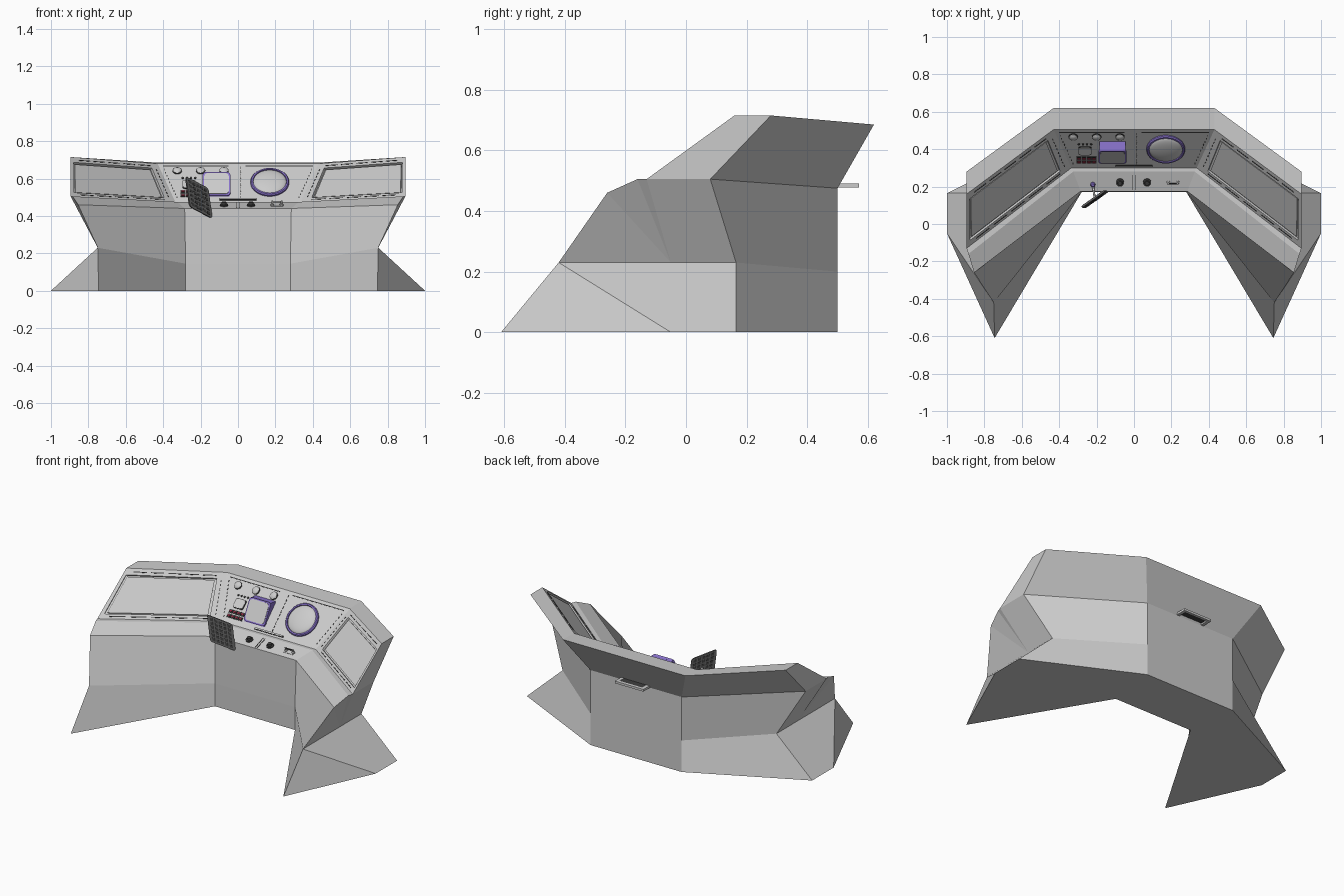
import bpy, bmesh, math
from mathutils import Vector, Matrix

if "Cube" in bpy.data.objects:
    bpy.data.objects.remove(bpy.data.objects["Cube"])

def material(name, col):
    m = bpy.data.materials.new(name)
    m.diffuse_color = (*col, 1)
    m.use_nodes = True
    m.node_tree.nodes["Principled BSDF"].inputs["Base Color"].default_value = m.diffuse_color
    return m

PURPLE = material("purple", (0.25, 0.17, 0.6))
DARK = material("dark", (0.05, 0.05, 0.05))
RED = material("red", (0.3, 0.02, 0.05))
LIGHT = material("light_grey", (0.62, 0.62, 0.62))

def finish(name, bm, mat=None, M=None, smooth=False):
    bmesh.ops.recalc_face_normals(bm, faces=bm.faces)
    me = bpy.data.meshes.new(name)
    bm.to_mesh(me)
    bm.free()
    if M:
        me.transform(M)
    if mat:
        me.materials.append(mat)
    ob = bpy.data.objects.new(name, me)
    bpy.context.collection.objects.link(ob)
    if smooth:
        bpy.ops.object.select_all(action='DESELECT')
        ob.select_set(True)
        bpy.context.view_layer.objects.active = ob
        bpy.ops.object.shade_smooth_by_angle()
    return ob

def frame(o, xdir, n):
    x = Vector(xdir).normalized()
    y = Vector(n).cross(x).normalized()
    M = Matrix((x, y, x.cross(y))).transposed().to_4x4()
    M.translation = Vector(o)
    return M

def box(name, M, size, mat=None, bevel=0, off=(0, 0, 0)):
    bm = bmesh.new()
    bmesh.ops.create_cube(bm, size=1, matrix=Matrix.Translation(off) @ Matrix.Diagonal((*size, 1)))
    if bevel:
        es = [e for e in bm.edges if abs((e.verts[0].co - e.verts[1].co).z) > size[2] * .9]
        bmesh.ops.bevel(bm, geom=es, offset=bevel, segments=4, affect='EDGES', profile=0.5)
    return finish(name, bm, mat, M)

def lathe(name, M, prof, mat=None, n=32):
    # revolve (radius, height) profile around local z
    bm = bmesh.new()
    vs = [bm.verts.new((r, 0, z)) for r, z in prof]
    es = [bm.edges.new(p) for p in zip(vs, vs[1:])]
    bmesh.ops.spin(bm, geom=vs + es, cent=(0, 0, 0), axis=(0, 0, 1), angle=2 * math.pi, steps=n)
    bmesh.ops.remove_doubles(bm, verts=bm.verts, dist=1e-5)
    return finish(name, bm, mat, M, True)

# Cross-sections of the desk: beside the centre, and at the wing end
A = [(.28, .17, 0), (.28, .17, .145), (.285, .175, .44), (.325, .28, .475), (.335, .30, .475),
     (.43, .505, .68), (.43, .62, .685), (.32, .5, .475), (.32, .5, .2), (.32, .5, 0)]
B = [(.745, -.61, 0), (.75, -.42, .23), (.855, -.26, .46), (.885, -.16, .505), (.895, -.13, .505),
     (.895, .16, .715), (.895, .28, .715), (.895, .08, .505), (.75, .165, .23), (1, .165, 0)]
C = [(1, -.05, 0), (.75, -.05, .23)]

def wing(s, u, v, d=0):
    # point on a wing's sloping panel, raised by d
    a, b, c, e = [Vector((p[0] * s, p[1], p[2])) for p in (A[4], A[5], B[5], B[4])]
    n = (c - a).cross(b - e).normalized()
    n *= 1 if n.z > 0 else -1
    return a.lerp(e, u).lerp(b.lerp(c, u), v) + n * d, n

# Desk body
bm = bmesh.new()
side = {}
for s in (-1, 1):
    a, b, c = [[bm.verts.new((p[0] * s, p[1], p[2])) for p in L] for L in (A, B, C)]
    side[s] = a
    for k in range(9):
        if k != 4:
            bm.faces.new((a[k], a[k + 1], b[k + 1], b[k]))
    bm.faces.new((a[9], a[0], b[0], c[0], b[9]))
    for f in ((b[4], b[5], b[6], b[7]), (b[3], b[4], c[1]), (b[4], b[7], b[8], c[1]), (b[2], b[3], c[1]),
              (b[1], b[2], c[1]), (c[1], b[8], b[9], c[0]), (b[1], c[1], c[0]), (b[0], b[1], c[0])):
        bm.faces.new(f)
    # recessed wing screen
    ring = [a[4], a[5], b[5], b[4]]
    for i, d in ((0, 0), (0, -.014), (.018, -.014), (.018, -.006), (.03, -.006)):
        u0, u1, v0, v1 = .09 + i, .965 - i, .1 + i * 1.6, .87 - i * 1.6
        new = [bm.verts.new(wing(s, u, v, d)[0]) for u, v in ((u0, v0), (u0, v1), (u1, v1), (u1, v0))]
        for j in range(4):
            k = (j + 1) % 4
            bm.faces.new((ring[j], ring[k], new[k], new[j]))
        ring = new
    bm.faces.new(ring)
for k in range(10):
    m = (k + 1) % 10
    bm.faces.new((side[-1][k], side[-1][m], side[1][m], side[1][k]))
finish("console_body", bm)

# Panel seams on the wings
def seam(s, p, q):
    a, n = wing(s, *p)
    b, _ = wing(s, *q)
    box("wing_seam", frame((a + b) / 2, b - a, n), ((b - a).length, .005, .003), DARK)

for s in (-1, 1):
    for i in range(9):
        seam(s, (.045, .12 + i * .085), (.045, .16 + i * .085))
    for i in range(5):
        for v in (.05, .93):
            seam(s, (.1 + i * .17, v), (.23 + i * .17, v))

# Positions on the centre panel and on the front ledge
def centre(x, v):
    return frame((x, .30 + .205 * v, .475 + .205 * v), (1, 0, 0), (0, -1, 1))

def ledge(x, v=.45):
    return frame((x, .175 + .105 * v, .44 + .035 * v), (1, 0, 0), (0, -.035, .105))

# Centre panel seams
for x0, x1 in ((-.4, -.05), (.04, .4)):
    box("panel_seam", centre((x0 + x1) / 2, .93), (x1 - x0, .005, .003), DARK)
for i in range(10):
    box("divider_seam", centre(.015, .12 + i * .085), (.004, .016, .003), DARK)
    for s in (-1, 1):
        v = .12 + i * .08
        box("edge_seam", centre(s * (.315 + .095 * v), v), (.004, .012, .003), DARK)
box("panel_slot", centre(0, .06), (.2, .012, .012), DARK)
box("panel_slot_lip", centre(0, .06), (.19, .006, .016))

# Round scope
scope = centre(.17, .5)
lathe("scope_rim", scope, [(.103, -.005), (.103, .008), (.098, .014), (.09, .014), (.088, .004)], PURPLE, 48)
lathe("scope_dome", scope, [(.09 * math.cos(t * math.pi / 16), .004 + .022 * math.sin(t * math.pi / 16))
                            for t in range(9)], LIGHT, 48)

# Raised monitor: wedge housing with rounded upright screen
bm = bmesh.new()
sec = [(.325, .49), (.33, .51), (.393, .63), (.44, .625), (.44, .60)]
l, r = [[bm.verts.new((x, y, z)) for y, z in sec] for x in (-.185, -.045)]
for k in range(5):
    bm.faces.new((l[k], l[(k + 1) % 5], r[(k + 1) % 5], r[k]))
bm.faces.new(l)
bm.faces.new(r)
finish("monitor_housing", bm, PURPLE)
mon = frame((-.115, .361, .57), (1, 0, 0), (0, -.12, .065))
box("monitor_bezel", mon, (.148, .142, .012), PURPLE, .018)
box("monitor_screen", mon, (.132, .126, .018), LIGHT, .02)

# Indicator lamps
for x in (-.325, -.2, -.075):
    lathe("lamp_ring", centre(x, .81), [(.025, -.002), (.025, .004), (.02, .004)], DARK, 24)
    lathe("lamp", centre(x, .81), [(.021, 0), (.021, .006), (.013, .011), (0, .013)], LIGHT, 24)

# Small gauge, dots and red keys
box("gauge_frame", centre(-.262, .45), (.072, .062, .008), DARK, .012)
box("gauge_face", centre(-.262, .45), (.064, .054, .012), LIGHT, .012)
for i in range(4):
    lathe("dot_button", centre(-.295 + i * .022, .62), [(.006, 0), (.006, .005), (0, .006)], DARK, 10)
    for v in (.16, .26):
        box("key_base", centre(-.295 + i * .027, v), (.025, .022, .008), DARK)
        box("red_key", centre(-.295 + i * .027, v), (.016, .009, .014), RED)

# Ledge controls
for x in (-.075, .07):
    lathe("knob", ledge(x), [(.022, 0), (.022, .006), (.014, .008), (.012, .02), (0, .021)], DARK, 20)
for x in (-.007, .007):
    box("ledge_divider", ledge(x), (.004, .085, .004), DARK)
lathe("purple_knob", ledge(-.22, .35), [(.013, 0), (.013, .01), (.008, .016), (0, .018)], PURPLE, 20)
box("toggle_plate", ledge(.208), (.064, .034, .004))
for x in (.183, .233):
    lathe("toggle", ledge(x), [(.01, 0), (.01, .008), (.005, .01), (.005, .026), (0, .028)], LIGHT, 14)
box("toggle_bar", ledge(.208), (.055, .006, .006), DARK, off=(0, 0, .02))

# Hinged grille paddle on a stalk
u, v = Vector((.12, .085, -.063)), Vector((-.022, 0, .162))
n = u.cross(v).normalized()
o = Vector((-.21, .133, .499))
P = Matrix((u, v, n)).transposed().to_4x4()
P.translation = o
box("paddle", P, (1, 1, .01), material("charcoal", (.13, .13, .13)), .1)
for i in range(5):
    for j in range(6):
        for d in (-1, 1):
            box("paddle_cell", P, (.12, .1, .002), DARK, off=(-.34 + i * .17, -.375 + j * .15, d * .0055))
end = Vector((-.22, .21, .45))
top = o + Vector((0, .004, -.01))
lathe("paddle_stalk", frame(end, (1, 0, 0) if abs((top - end).x) < 1e-4 else (top - end).orthogonal(), top - end),
      [(0, 0), (.006, 0), (.006, (top - end).length), (0, (top - end).length)], None, 12)

# Rear pull handle
back = Matrix.Translation((0, .535, .484))
box("handle_grip", back, (.2, .018, .014), None, off=(0, .026, 0))
for s in (-1, 1):
    box("handle_arm", back, (.02, .075, .014), None, off=(s * .09, -.0025, 0))
box("handle_web", back, (.18, .06, .004), DARK, off=(0, -.005, .004))
